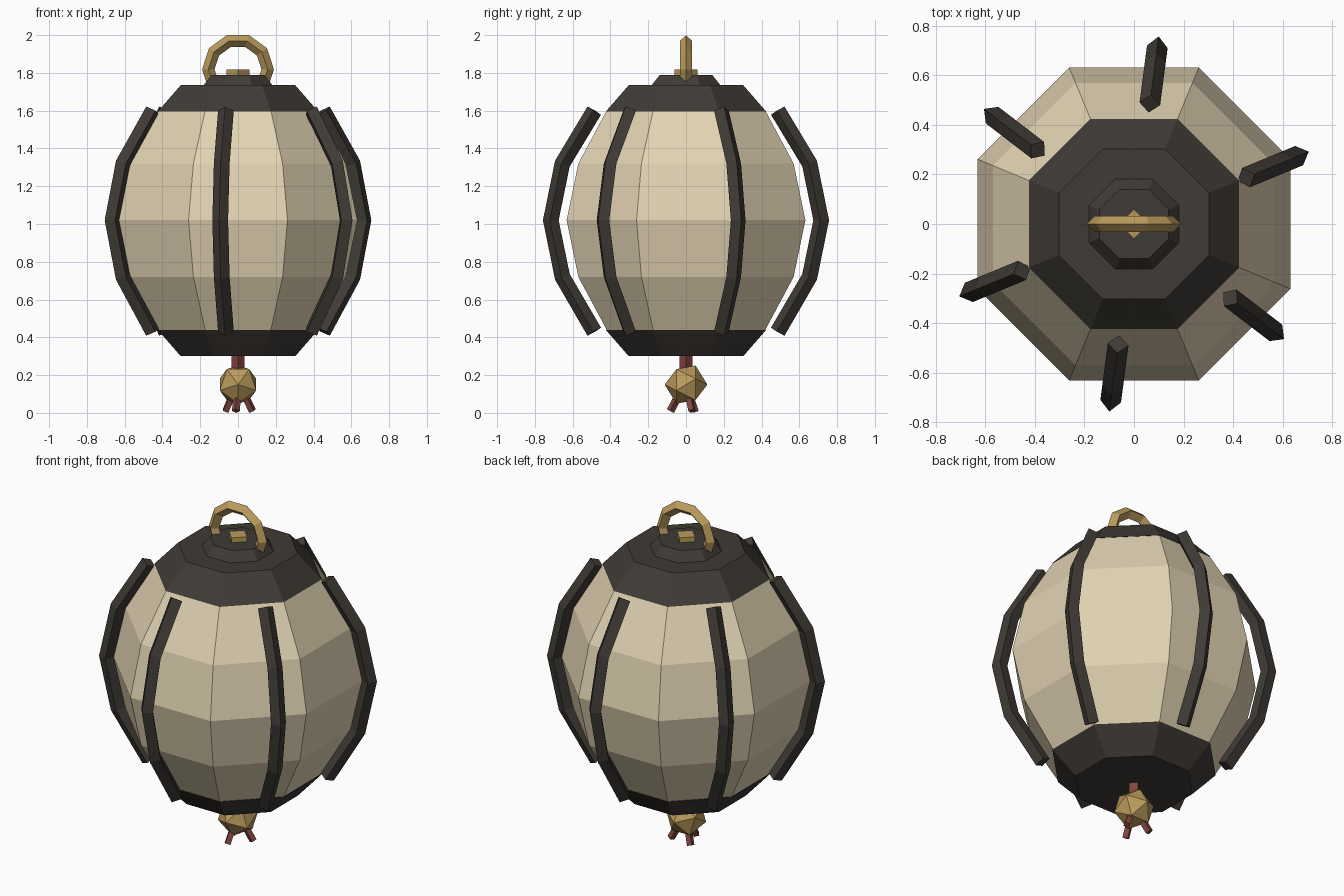
import bpy, bmesh, math
from mathutils import Vector

if "Cube" in bpy.data.objects:
    bpy.data.objects.remove(bpy.data.objects["Cube"])

def material(name, rgb):
    m = bpy.data.materials.new(name)
    m.diffuse_color = (*rgb, 1)
    m.use_nodes = True
    m.node_tree.nodes["Principled BSDF"].inputs["Base Color"].default_value = m.diffuse_color
    return m

PAPER = material("paper", (0.76, 0.65, 0.45))
DARK = material("dark_wood", (0.050, 0.043, 0.036))
GOLD = material("brass", (0.50, 0.33, 0.11))
RED = material("red_cord", (0.22, 0.06, 0.05))

def finish(name, bm, mat):
    bmesh.ops.recalc_face_normals(bm, faces=bm.faces)
    me = bpy.data.meshes.new(name)
    bm.to_mesh(me)
    bm.free()
    me.materials.append(mat)
    ob = bpy.data.objects.new(name, me)
    bpy.context.collection.objects.link(ob)
    return ob

def skin(name, rings, mat):
    """Join consecutive vertex rings with quads and close both ends."""
    bm = bmesh.new()
    rows = [[bm.verts.new(p) for p in ring] for ring in rings]
    n = len(rows[0])
    for a, b in zip(rows, rows[1:]):
        for i in range(n):
            j = (i + 1) % n
            bm.faces.new((a[i], a[j], b[j], b[i]))
    bm.faces.new(rows[0])
    bm.faces.new(rows[-1])
    return finish(name, bm, mat)

def lathe(name, profile, sides, phase, mat):
    """Profile of (corner radius, z) turned about z."""
    rings = [[(r * math.cos(phase + i * math.tau / sides),
               r * math.sin(phase + i * math.tau / sides), z)
              for i in range(sides)] for r, z in profile]
    return skin(name, rings, mat)

def octagon(name, profile, mat):
    """Profile of (half width across flats, z)."""
    c = math.cos(math.pi / 8)
    return lathe(name, [(w / c, z) for w, z in profile], 8, math.pi / 8, mat)

def radial_bar(name, path, angle, radius, mat):
    """Diamond-section bar along (r, z) points in the vertical plane at angle."""
    out = Vector((math.cos(angle), math.sin(angle), 0))
    side = Vector((-out.y, out.x, 0))
    pts = [out * r + Vector((0, 0, z)) for r, z in path]
    rings = []
    for i, p in enumerate(pts):
        t = Vector()
        if i > 0:
            t += (p - pts[i - 1]).normalized()
        if i < len(pts) - 1:
            t += (pts[i + 1] - p).normalized()
        nrm = side.cross(t.normalized())
        rings.append([p + nrm * radius, p + side * radius,
                      p - nrm * radius, p - side * radius])
    return skin(name, rings, mat)

# Paper body and end caps
octagon("paper_shade", [(0.42, 0.44), (0.57, 0.72), (0.632, 1.02),
                        (0.57, 1.32), (0.42, 1.60)], PAPER)
octagon("bottom_cap", [(0.303, 0.30), (0.425, 0.44)], DARK)
octagon("top_cap", [(0.425, 1.595), (0.303, 1.735)], DARK)
octagon("top_collar", [(0.186, 1.73), (0.14, 1.788)], DARK)

# Six outer ribs
rib_path = [(0.49, 0.43), (0.66, 0.72), (0.722, 1.02), (0.66, 1.32), (0.49, 1.60)]
for k in range(6):
    radial_bar(f"rib_{k + 1}", rib_path, math.radians(22.5 + 60 * k), 0.042, DARK)

# Hanging ring and its knob
bpy.ops.mesh.primitive_torus_add(major_segments=10, minor_segments=4,
                                 major_radius=0.157, minor_radius=0.033,
                                 location=(0, 0, 1.819),
                                 rotation=(math.pi / 2, 0, 0))
ring = bpy.context.object
ring.name = "hanging_ring"
ring.data.materials.append(GOLD)
lathe("ring_knob", [(0.06, 1.77), (0.06, 1.817)], 4, 0, GOLD)

# Tassel: cord, bead and three strands
lathe("tassel_cord", [(0.035, 0.20), (0.035, 0.32)], 4, 0, RED)
bm = bmesh.new()
bmesh.ops.create_icosphere(bm, subdivisions=1, radius=0.113)
for v in bm.verts:
    x, y, z = v.co
    v.co = (y, z, x + 0.15)
finish("tassel_bead", bm, GOLD)
for k in range(3):
    radial_bar(f"tassel_strand_{k + 1}", [(0.03, 0.11), (0.083, 0.01)],
               math.radians(22.5 + 120 * k), 0.021, RED)
